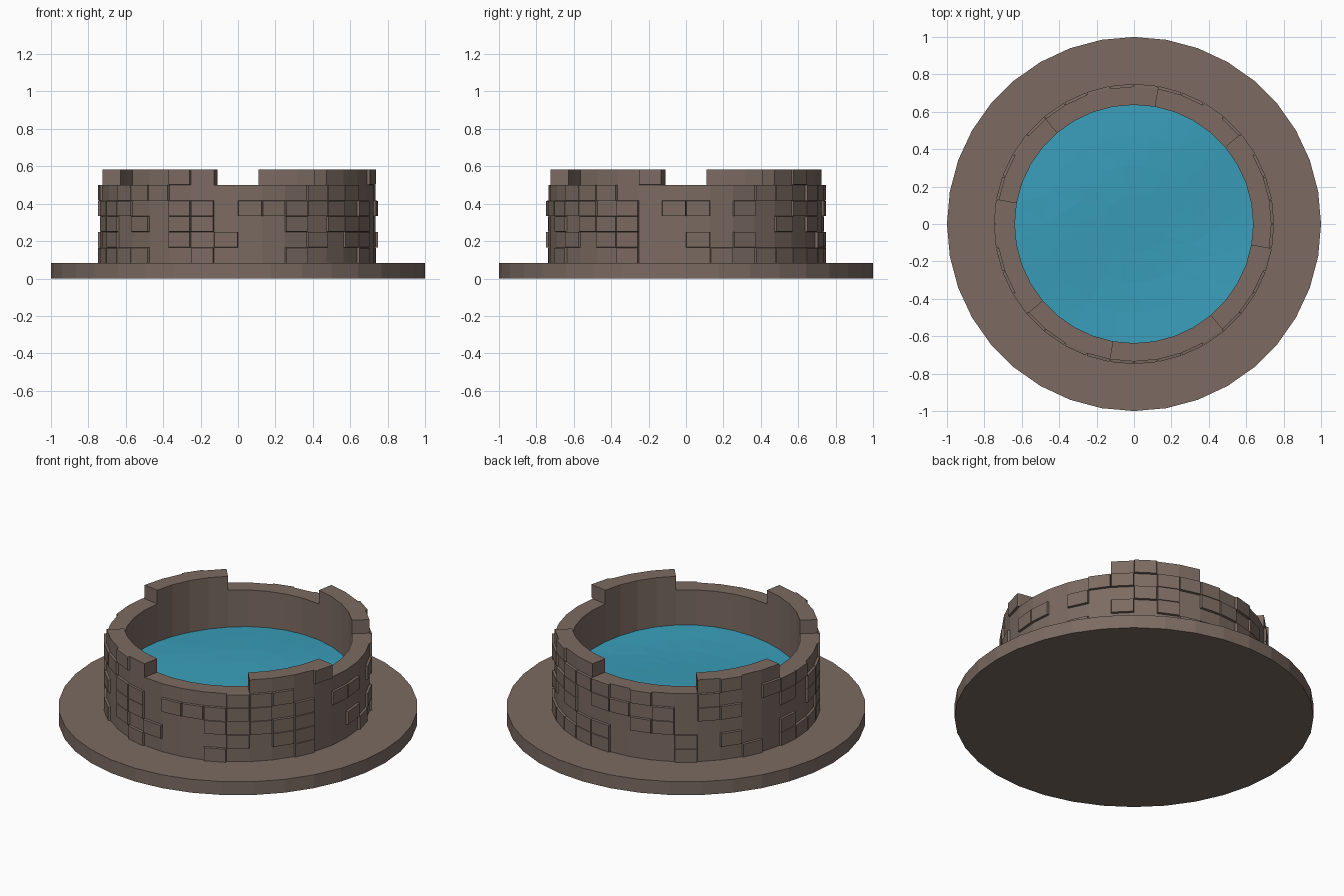
import bpy, bmesh, math, random

if "Cube" in bpy.data.objects:
    bpy.data.objects.remove(bpy.data.objects["Cube"])

random.seed(4)
N, ROW, BASE = 36, 0.0837, 0.082
R_OUT, R_IN = 0.735, 0.637


def material(name, color):
    m = bpy.data.materials.new(name)
    m.diffuse_color = color
    m.use_nodes = True
    m.node_tree.nodes["Principled BSDF"].inputs["Base Color"].default_value = m.diffuse_color
    return m


def finish(bm, name, mat):
    bmesh.ops.remove_doubles(bm, verts=bm.verts, dist=1e-5)
    bmesh.ops.recalc_face_normals(bm, faces=bm.faces)
    me = bpy.data.meshes.new(name)
    bm.to_mesh(me)
    bm.free()
    me.materials.append(mat)
    ob = bpy.data.objects.new(name, me)
    bpy.context.collection.objects.link(ob)
    return ob


def pt(r, col, z):
    a = math.radians(10 * col)
    return (r * math.cos(a), r * math.sin(a), z)


def face(bm, pts):
    return bm.faces.new([bm.verts.new(p) for p in pts])


stone = material("stone", (0.2, 0.147, 0.122, 1))
blue = material("water_blue", (0.04, 0.34, 0.49, 1))

# Round base slab
bm = bmesh.new()
for z in (0, BASE):
    face(bm, [pt(1, c, z) for c in range(N)])
for c in range(N):
    face(bm, [pt(1, c, 0), pt(1, c + 1, 0), pt(1, c + 1, BASE), pt(1, c, BASE)])
finish(bm, "base_slab", stone)

# Columns that rise one row higher as battlements (four blocks of 40 degrees)
raised = {(s + i) % N for s in (4, 13, 22, 31) for i in range(4)}
# Raised bricks per row (row 0 lowest) on the front and right; the rest is random
bricks = {
    0: [21, 22, 25, 29, 33, 1],
    1: [24, 26, 30, 32, 33, 0, 2, 20, 12, 14],
    2: [22, 24, 25, 29, 31, 32, 33, 20, 11],
    3: [21, 24, 25, 27, 28, 30, 29, 31, 33, 35, 0, 2, 11, 13],
    4: [21, 23, 22, 30, 31, 32, 3, 6, 13],
    5: [24, 34, 5, 14],
}
bricks[0].append(12)
for row in range(5):
    bricks[row] += [c for c in list(range(3, 11)) + list(range(14, 21))
                    if c not in bricks[row] and random.random() < 0.42]


# Ring wall with battlements, solid and stepped
def rows(c):
    return 6 if c % N in raised else 5


bm = bmesh.new()
picked = []
for c in range(N):
    for k in range(rows(c)):
        z0, z1 = BASE + k * ROW, BASE + (k + 1) * ROW
        f = face(bm, [pt(R_OUT, c, z0), pt(R_OUT, c + 1, z0), pt(R_OUT, c + 1, z1), pt(R_OUT, c, z1)])
        if c in bricks[k]:
            picked.append(f)
        face(bm, [pt(R_IN, c + 1, z0), pt(R_IN, c, z0), pt(R_IN, c, z1), pt(R_IN, c + 1, z1)])
    z = BASE + rows(c) * ROW
    face(bm, [pt(R_OUT, c, z), pt(R_OUT, c + 1, z), pt(R_IN, c + 1, z), pt(R_IN, c, z)])
    if rows(c) != rows(c + 1):
        z0, z1 = BASE + 5 * ROW, BASE + 6 * ROW
        face(bm, [pt(R_OUT, c + 1, z0), pt(R_IN, c + 1, z0), pt(R_IN, c + 1, z1), pt(R_OUT, c + 1, z1)])
# Push the chosen bricks slightly out of the wall
bmesh.ops.inset_individual(bm, faces=picked, thickness=0.003, depth=0)
out = bmesh.ops.extrude_discrete_faces(bm, faces=picked)["faces"]
for f in out:
    f.normal_update()
    n, mid = f.normal.copy(), f.calc_center_median()
    for v in f.verts:
        v.co = mid + (v.co - mid) * 0.96 + n * 0.014
finish(bm, "ring_wall", stone)

# Gently rippled water surface
bm = bmesh.new()
radii = [0.0, 0.16, 0.32, 0.48, R_IN]


def wave(r, c):
    x, y, _ = pt(r, c % N, 0)
    return pt(r, c % N, 0.272 + 0.009 * math.sin(4 * x + 2 * y + 1) + 0.007 * math.sin(5 * y - 3 * x))


for c in range(0, N, 2):
    for a, b in zip(radii, radii[1:]):
        if a == 0:
            face(bm, [wave(0, 0), wave(b, c), wave(b, c + 2)])
        elif b == R_IN:
            face(bm, [wave(a, c), wave(b, c), wave(b, c + 1)])
            face(bm, [wave(a, c), wave(b, c + 1), wave(a, c + 2)])
            face(bm, [wave(a, c + 2), wave(b, c + 1), wave(b, c + 2)])
        else:
            face(bm, [wave(a, c), wave(b, c), wave(b, c + 2)])
            face(bm, [wave(a, c), wave(b, c + 2), wave(a, c + 2)])
water = finish(bm, "water", blue)
if sum(p.normal.z for p in water.data.polygons) < 0:
    water.data.flip_normals()
